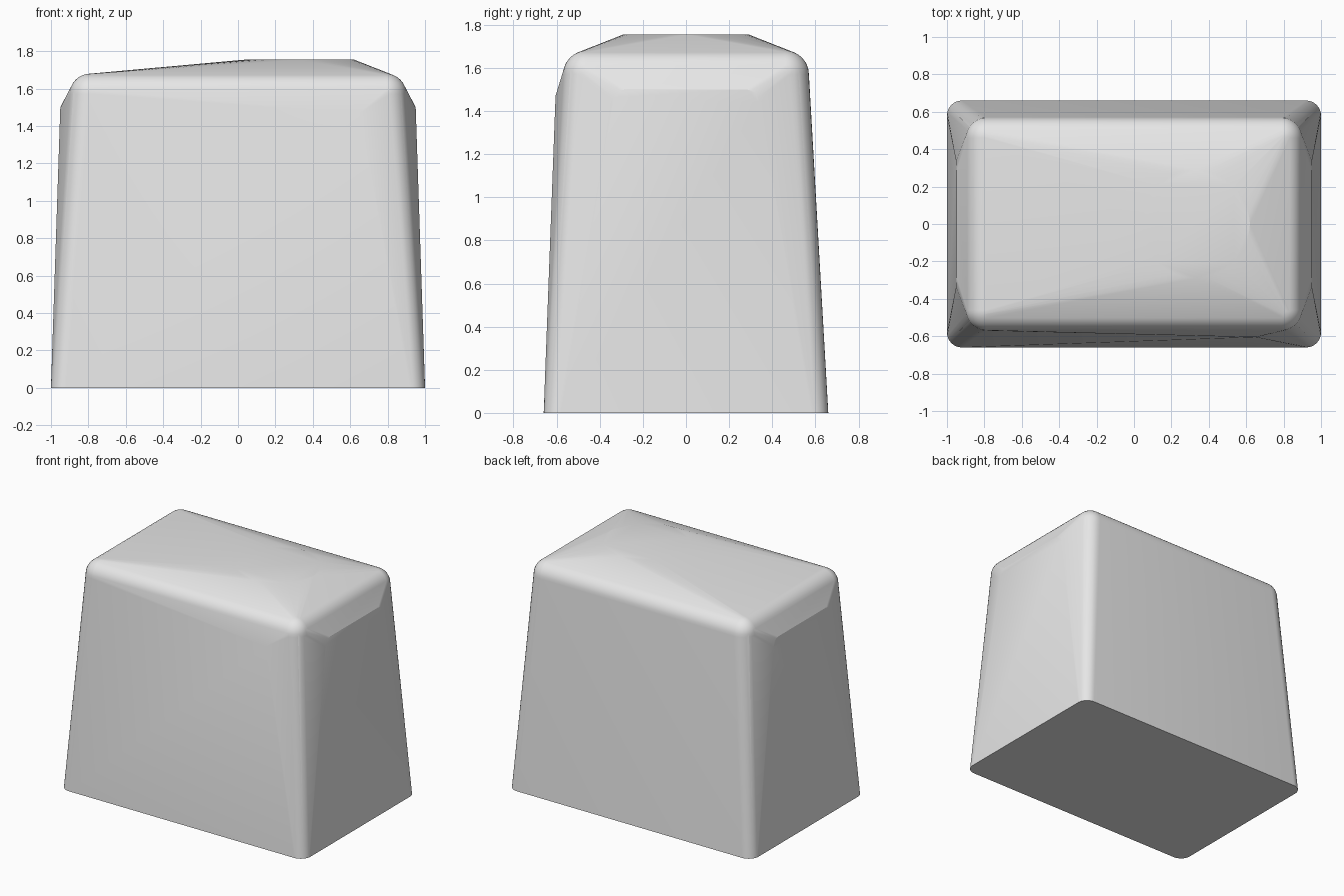
import bpy, bmesh
from math import sin, cos, pi, radians
from mathutils import Vector

cube = bpy.data.objects.get("Cube")
if cube:
    bpy.data.objects.remove(cube, do_unlink=True)

STEPS = 8


def arc(i):
    return i * pi / 2 / STEPS


grey = bpy.data.materials.new("plain grey")
grey.use_nodes = True
colour = (0.8, 0.8, 0.8, 1)
grey.diffuse_color = colour
grey.node_tree.nodes["Principled BSDF"].inputs["Base Color"].default_value = colour

points = []
for sx in (-1, 1):
    for sy in (-1, 1):
        for i in range(STEPS + 1):
            a = arc(i)
            # Rounded corner of the base
            points.append((sx * (0.92 + 0.08 * cos(a)), sy * (0.58 + 0.08 * sin(a)), 0))
            # Ball-shaped corner of the shoulder
            for j in range(STEPS + 1):
                b = arc(j)
                points.append((sx * (0.79 + 0.11 * cos(a) * cos(b)),
                               sy * (0.46 + 0.11 * sin(a) * cos(b)),
                               1.57 + 0.11 * sin(b)))
        # Rounded corner of the raised side panel
        for i in range(0, STEPS + 1, 2):
            z = 1.44 + 0.06 * sin(arc(i))
            points.append((sx * (1 - z / 30), sy * (0.28 + 0.06 * cos(arc(i))), z))

# Flat round crown, set off centre
for i in range(4 * STEPS):
    points.append((0.33 + 0.29 * cos(arc(i)), 0.29 * sin(arc(i)), 1.755))

# Slight bulge on the front
points.append((0.65, -0.605, 1.47))

# Stretch one tight skin over all the outlines
bm = bmesh.new()
for p in points:
    bm.verts.new(Vector(p))
bmesh.ops.remove_doubles(bm, verts=bm.verts, dist=0.001)
hull = bmesh.ops.convex_hull(bm, input=bm.verts)
spare = {g for g in hull["geom_interior"] + hull["geom_unused"]
         if isinstance(g, bmesh.types.BMVert)}
bmesh.ops.delete(bm, geom=list(spare), context="VERTS")
bmesh.ops.dissolve_limit(bm, angle_limit=radians(0.3), verts=bm.verts, edges=bm.edges)
bmesh.ops.recalc_face_normals(bm, faces=bm.faces)
mesh = bpy.data.meshes.new("tapered_block")
bm.to_mesh(mesh)
bm.free()

block = bpy.data.objects.new("tapered_block", mesh)
mesh.materials.append(grey)
bpy.context.collection.objects.link(block)
bpy.ops.object.select_all(action="DESELECT")
block.select_set(True)
bpy.context.view_layer.objects.active = block
bpy.ops.object.shade_smooth_by_angle(angle=radians(18))
